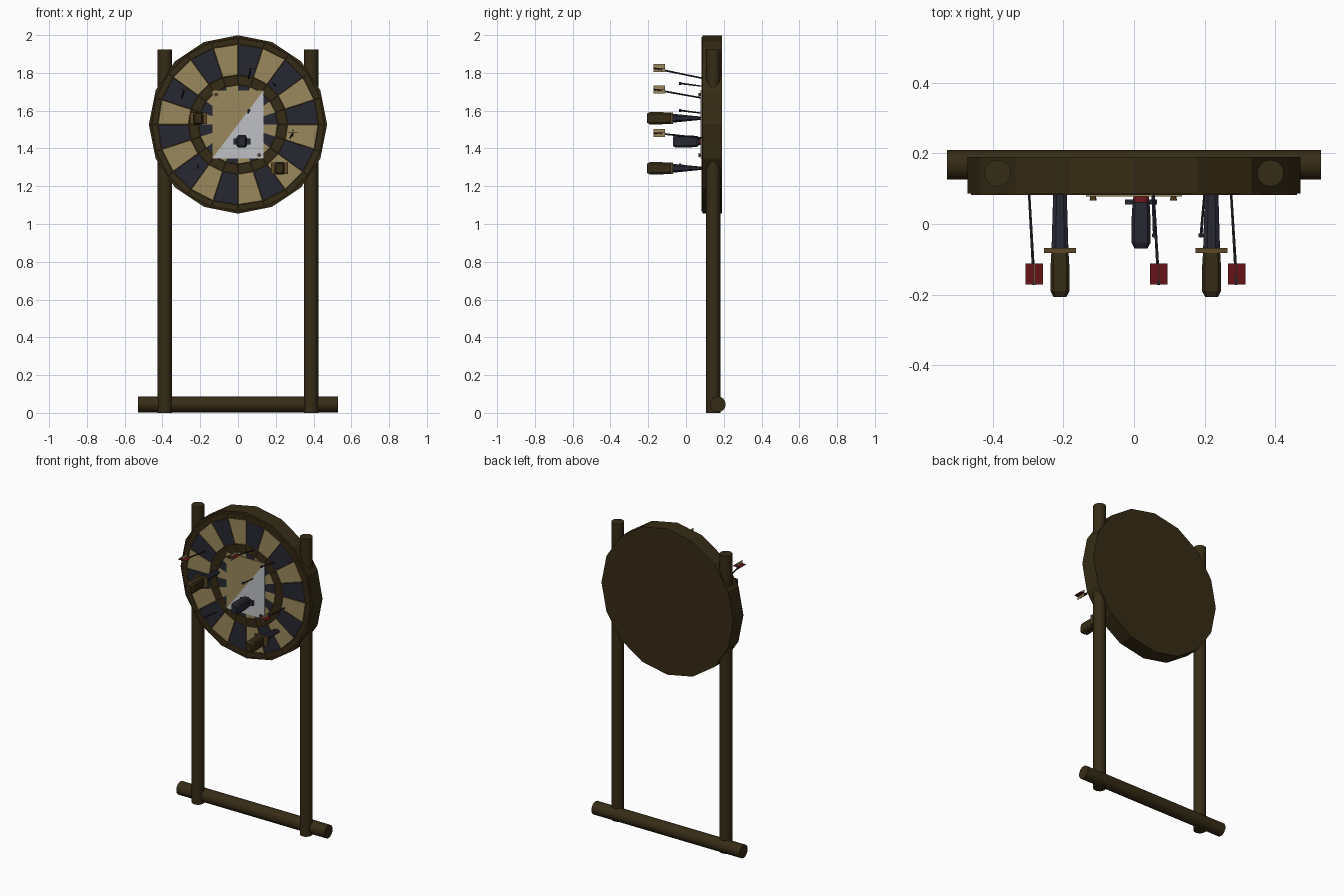
import bpy, bmesh, math
from mathutils import Vector

if "Cube" in bpy.data.objects:
    bpy.data.objects.remove(bpy.data.objects["Cube"])


def mat(name, r, g, b):
    m = bpy.data.materials.new(name)
    m.diffuse_color = (r, g, b, 1)
    m.use_nodes = True
    m.node_tree.nodes["Principled BSDF"].inputs["Base Color"].default_value = m.diffuse_color
    return m


WOOD = mat("dark wood", 0.037, 0.025, 0.008)
TAN = mat("tan", 0.33, 0.25, 0.11)
NAVY = mat("dark steel", 0.020, 0.020, 0.032)
WHITE = mat("paper white", 0.52, 0.53, 0.55)
RED = mat("fin red", 0.13, 0.007, 0.009)
BRASS = mat("dull brass", 0.11, 0.065, 0.02)

CZ, R = 1.527, 0.472          # board centre height and radius
FRONT, BACK = 0.087, 0.19     # board depth


def finish(name, bm, *mats):
    bmesh.ops.recalc_face_normals(bm, faces=bm.faces)
    me = bpy.data.meshes.new(name)
    bm.to_mesh(me)
    bm.free()
    for m in mats:
        me.materials.append(m)
    ob = bpy.data.objects.new(name, me)
    bpy.context.collection.objects.link(ob)
    return ob


def bar(name, a, b, r1, r2, m, sides=6, smooth=False):
    """Round bar from a to b."""
    a, b = Vector(a), Vector(b)
    bm = bmesh.new()
    bmesh.ops.create_cone(bm, cap_ends=True, segments=sides, radius1=r1,
                          radius2=r2, depth=(b - a).length)
    ob = finish(name, bm, m)
    ob.rotation_euler = (b - a).to_track_quat('Z', 'Y').to_euler()
    ob.location = (a + b) / 2
    if smooth:
        for p in ob.data.polygons:
            p.use_smooth = len(p.vertices) == 4
    return ob


def box(name, c, s, m):
    bm = bmesh.new()
    bmesh.ops.create_cube(bm, size=1)
    bmesh.ops.scale(bm, vec=s, verts=bm.verts)
    bmesh.ops.translate(bm, vec=c, verts=bm.verts)
    return finish(name, bm, m)


def loft(name, x, z, stations, m, chamfer=0.7):
    """Chamfered-rectangle sections (y, half width, half height) joined along y."""
    bm = bmesh.new()
    k = chamfer
    shape = [(k, 1), (1, k), (1, -k), (k, -1), (-k, -1), (-1, -k), (-1, k), (-k, 1)]
    rings = [[bm.verts.new((x + u * w, y, z + v * h)) for u, v in shape]
             for y, w, h in stations]
    for p, q in zip(rings, rings[1:]):
        for i in range(8):
            bm.faces.new((p[i], p[(i + 1) % 8], q[(i + 1) % 8], q[i]))
    bm.faces.new(rings[0])
    bm.faces.new(rings[-1])
    return finish(name, bm, m)


def polar(r, ang, y):
    return (r * math.sin(ang), y, CZ + r * math.cos(ang))


# frame: two posts and a floor beam
for side in (-1, 1):
    bar("post", (side * 0.387, 0.144, 0), (side * 0.387, 0.144, 1.925),
        0.038, 0.038, WOOD, 16, True)
bar("floor_beam", (-0.53, 0.168, 0.045), (0.53, 0.168, 0.045), 0.042, 0.042, WOOD, 16, True)

# sixteen-sided board with a vertex at the top
bm = bmesh.new()
loops = [[bm.verts.new(polar(R, i * math.tau / 16, y)) for i in range(16)]
         for y in (FRONT, BACK)]
for i in range(16):
    j = (i + 1) % 16
    bm.faces.new((loops[0][i], loops[0][j], loops[1][j], loops[1][i]))
for lp in loops:
    bm.faces.new(lp)
finish("board", bm, WOOD)

# painted face: twenty alternating sectors with a plain wooden ring
bm = bmesh.new()
radii = [0.02, 0.21, 0.262, 0.425]
yf = FRONT - 0.003
grid = [[bm.verts.new(polar(r, i * math.tau / 20, yf)) for r in radii] for i in range(20)]
for i in range(20):
    n = (i + 1) % 20
    for b in range(3):
        f = bm.faces.new((grid[i][b], grid[i][b + 1], grid[n][b + 1], grid[n][b]))
        f.material_index = 2 if b == 1 else i % 2
bm.faces.new([g[0] for g in grid])
for f in bm.faces:
    f.normal_update()
    if f.normal.y > 0:
        f.normal_flip()
me = bpy.data.meshes.new("painted_sectors")
bm.to_mesh(me)
bm.free()
for m in (NAVY, TAN, WOOD):
    me.materials.append(m)
bpy.context.collection.objects.link(bpy.data.objects.new("painted_sectors", me))

# divider wires
for i in range(20):
    a, b = i * math.tau / 20, (i + 1) * math.tau / 20
    bar("radial_wire", polar(0.21, a, yf), polar(0.462, a, yf), 0.0022, 0.0022, BRASS, 4)
    for r in radii[1:] + [0.458]:
        bar("ring_wire", polar(r, a, yf), polar(r, b, yf), 0.0022, 0.0022, BRASS, 4)

# paper notice, split along its diagonal into two colours
PX, Z0, Z1, PY = 0.136, 1.347, 1.708, 0.078
bm = bmesh.new()
for idx, corner in ((0, (-PX, Z1)), (1, (PX, Z0))):
    tri = [(-PX, Z0), (PX, Z1), corner]
    fr = [bm.verts.new((x, PY, z)) for x, z in tri]
    bk = [bm.verts.new((x, PY + 0.005, z)) for x, z in tri]
    faces = [bm.faces.new(fr), bm.faces.new(bk)]
    for i in (1, 2):
        j = (i + 1) % 3
        faces.append(bm.faces.new((fr[i], fr[j], bk[j], bk[i])))
    for f in faces:
        f.material_index = idx
finish("paper_notice", bm, TAN, WHITE)
for x, z in ((-0.116, 1.685), (0.112, 1.365)):
    bar("paper_pin", (x, 0.08, z), (x, 0.066, z), 0.008, 0.010, BRASS, 8)

# knives: blade, guard and handle
for x, z, gy, grip, blade, guard in ((-0.21, 1.56, -0.075, WOOD, NAVY, BRASS),
                                     (0.22, 1.295, -0.075, WOOD, NAVY, BRASS),
                                     (0.02, 1.437, 0.062, NAVY, RED, NAVY)):
    loft("knife_handle", x, z, [(gy, 0.024, 0.029), (gy - 0.05, 0.027, 0.032),
                                (gy - 0.115, 0.027, 0.033), (gy - 0.132, 0.018, 0.024)], grip)
    box("knife_guard", (x, gy, z), (0.09, 0.014, 0.062 if gy < 0 else 0.03), guard)
    loft("knife_blade", x, z, [(gy, 0.024, 0.024), (FRONT + 0.01, 0.019, 0.007)], blade, 0.5)

# darts: shaft with crossed fins
for tip, tail in (((0.055, 1.77), (0.07, 1.825)), ((-0.298, 1.665), (-0.283, 1.713)),
                  ((0.275, 1.455), (0.291, 1.482))):
    a = Vector((tip[0], 0.095, tip[1]))
    b = Vector((tail[0], -0.172, tail[1]))
    bar("dart_shaft", a, b, 0.004, 0.005, NAVY)
    c = b.copy()
    c.y = -0.142
    box("dart_side_fin", c, (0.003, 0.06, 0.042), TAN)
    box("dart_flat_fin", c, (0.05, 0.06, 0.003), RED)

# plain spikes
for x, z in ((0.19, 1.745), (0.058, 1.602), (-0.21, 1.312)):
    a = (x + (0.01 if x > 0.1 else -0.006), 0.095, z - 0.017)
    bar("spike", a, (x, -0.035, z), 0.003, 0.005, NAVY)
    bar("spike_head", (x, -0.027, z - 0.001), (x, -0.037, z), 0.008, 0.008, NAVY)
